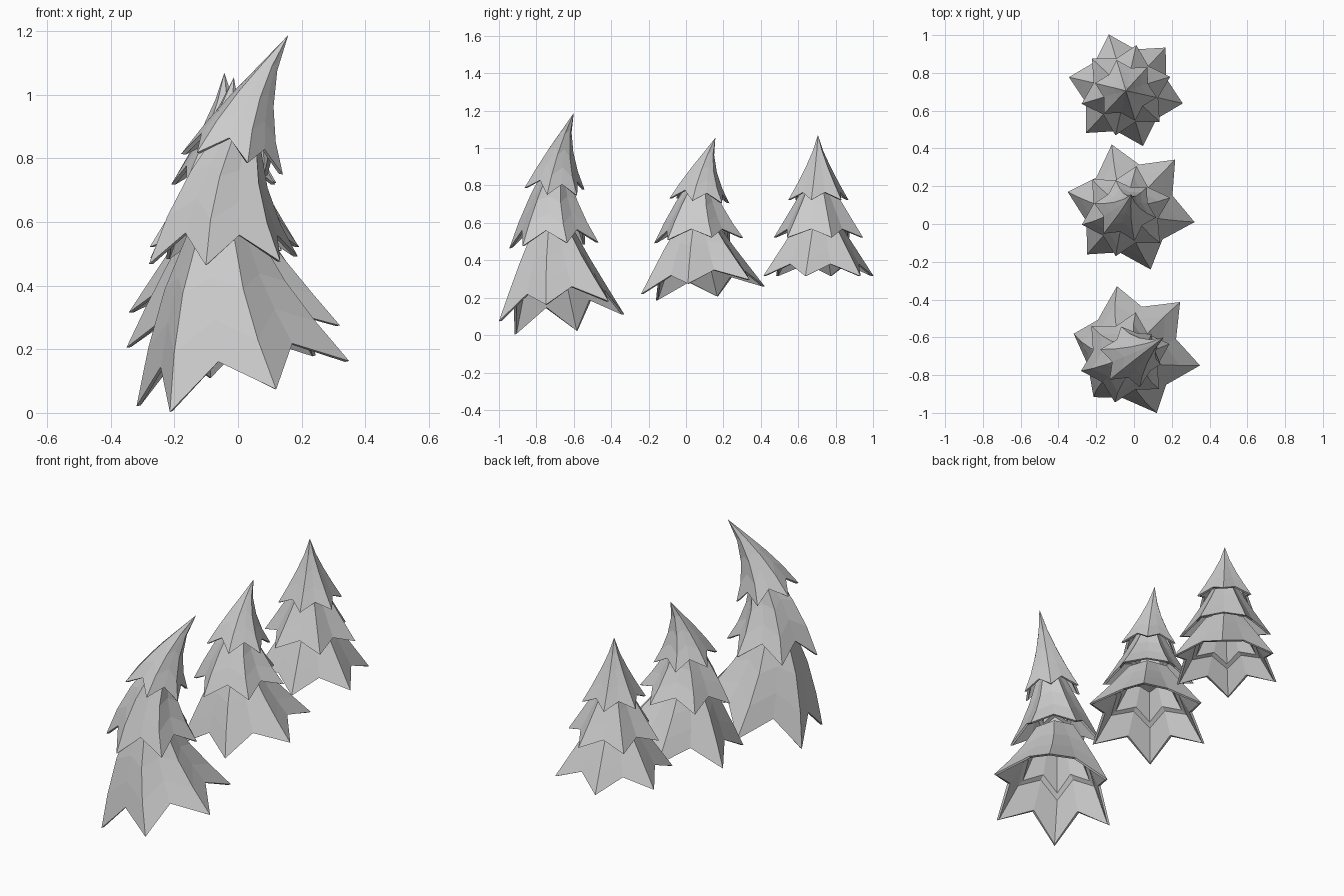
import bpy, bmesh, math
from mathutils import Vector

if "Cube" in bpy.data.objects:
    bpy.data.objects.remove(bpy.data.objects["Cube"])

SIDES = 12  # six tips alternating with six notches
POWER = (2.4, 3.0)


def make_axis(base, apex, lean):
    """Curved trunk line: leans one way at the base, sweeps over to the apex."""
    h = apex[2] - base[2]
    start = [-lean[i] * h for i in (0, 1)]
    sweep = [apex[i] - base[i] - start[i] for i in (0, 1)]

    def place(height, radius, angle):
        t = min(max(height / h, 0), 1)
        centre = Vector([base[i] + start[i] * t + sweep[i] * t ** POWER[i]
                         for i in (0, 1)] + [base[2] + height])
        tangent = Vector([(start[i] + POWER[i] * sweep[i] * t ** (POWER[i] - 1)) / h
                          for i in (0, 1)] + [1]).normalized()
        turn = Vector((0, 0, 1)).rotation_difference(tangent)
        return centre + turn @ Vector((radius * math.cos(angle),
                                       radius * math.sin(angle), 0))
    return place, h


def build_tier(name, place, rim, top, tip_r, notch_r, rise, top_tip, top_notch, twist, bend):
    bm = bmesh.new()

    def ring(f, inset=0.0):
        verts = []
        for i in range(SIDES):
            notch = i % 2
            r0, r1 = (notch_r, top_notch) if notch else (tip_r, top_tip)
            low = rim + (rise if notch else 0)
            radius = max(r1 + (r0 - r1) * (1 - f) ** bend - inset, .004)
            ang = math.radians(twist) + i * math.tau / SIDES
            verts.append(bm.verts.new(place(low + (top - low) * f, radius, ang)))
        return verts

    def bridge(a, b):
        for i in range(SIDES):
            j = (i + 1) % SIDES
            bm.faces.new((a[i], a[j], b[j], b[i]))

    def cap(loop, vert):
        for i in range(SIDES):
            bm.faces.new((loop[i], loop[(i + 1) % SIDES], vert))

    # outer skirt
    steps = (0, .25, .5, .75) if top_tip == 0 else (0, .33, .66, 1)
    outer = [ring(f) for f in steps]
    for a, b in zip(outer, outer[1:]):
        bridge(a, b)
    cap(outer[-1], bm.verts.new(place(top, 0, 0)))
    # rim thickness and hollow underside
    inner = [outer[0], ring(0, .014), ring(.43, .014), ring(.48, .032), ring(.85, .025)]
    for a, b in zip(inner, inner[1:]):
        bridge(b, a)
    cap(inner[-1], bm.verts.new(place(rim + (top - rim) * .9, 0, 0)))

    bmesh.ops.recalc_face_normals(bm, faces=bm.faces)
    mesh = bpy.data.meshes.new(name)
    bm.to_mesh(mesh)
    bm.free()
    bpy.context.collection.objects.link(bpy.data.objects.new(name, mesh))


# name, base centre, apex, base lean, rim heights, lowest tip and notch radius, notch rises
TREES = [
    ("tall_tree", (.015, -.665, .092), (.158, -.60, 1.188), (.246, .131),
     (0, .388, .69), (.352, .25), (.11, .085, .06)),
    ("middle_tree", (-.015, .09, .24), (-.013, .157, 1.055), (.128, .103),
     (0, .265, .478), (.347, .24), (.075, .055, .05)),
    ("small_tree", (-.043, .708, .315), (-.043, .705, 1.07), (0, 0),
     (0, .207, .408), (.309, .222), (.065, .045, .04)),
]

for name, base, apex, lean, rims, low_r, rises in TREES:
    place, h = make_axis(base, apex, lean)
    build_tier(name + "_lower_tier", place, rims[0], rims[1] + .08,
               *low_r, rises[0], .115, .10, 47, 1.0)
    build_tier(name + "_middle_tier", place, rims[1], rims[2] + .08,
               .245, .175, rises[1], .075, .06, 17, 1.05)
    build_tier(name + "_top_tier", place, rims[2], h,
               .168, .122, rises[2], 0, 0, 47, 1.25)
